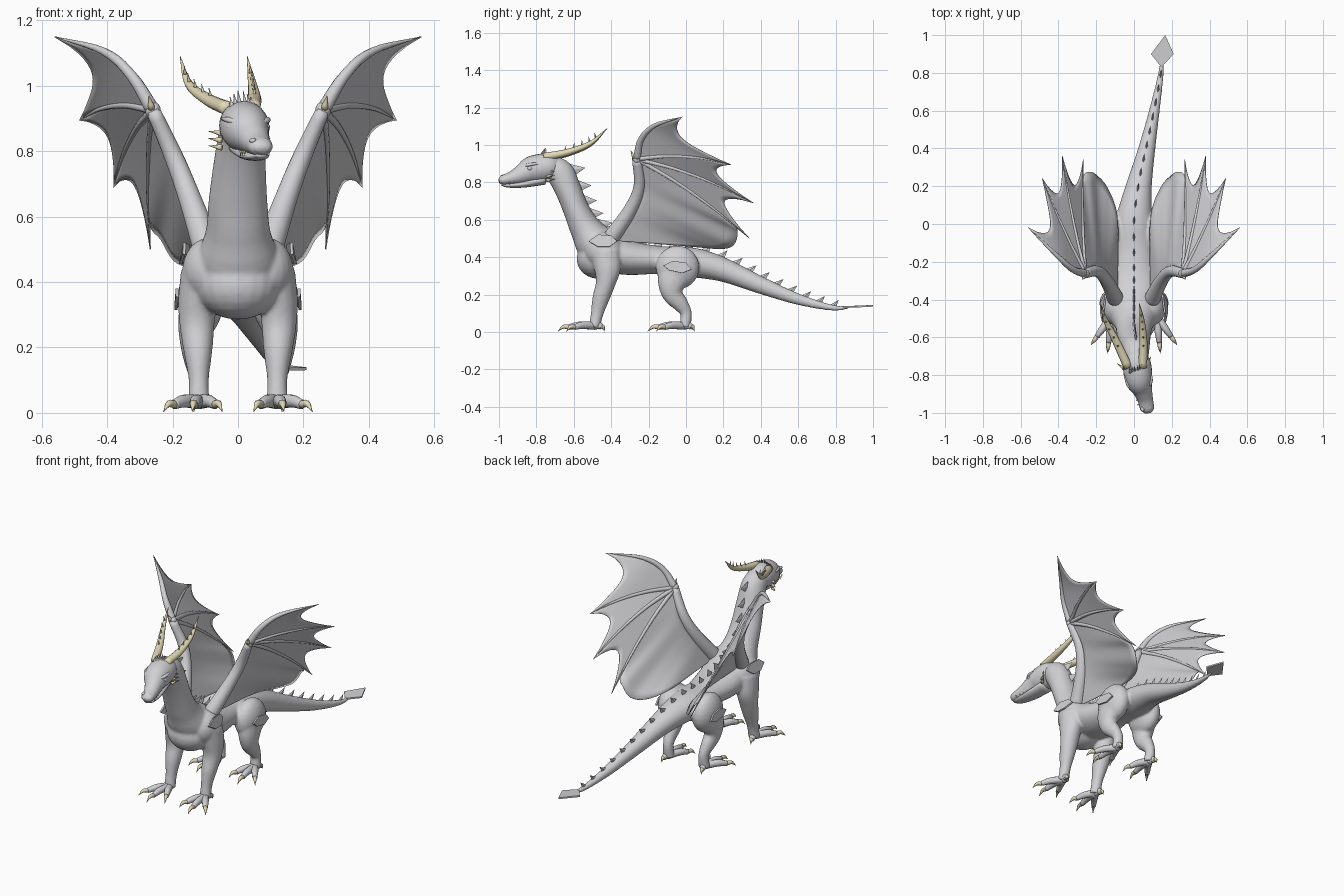
import bpy, bmesh, math
from mathutils import Vector, Matrix

cube = bpy.data.objects.get("Cube")
if cube:
    bpy.data.objects.remove(cube, do_unlink=True)


def material(name, r, g, b):
    m = bpy.data.materials.new(name)
    m.use_nodes = True
    m.diffuse_color = (r, g, b, 1)
    m.node_tree.nodes["Principled BSDF"].inputs["Base Color"].default_value = (r, g, b, 1)
    return m


HIDE = material("pale grey hide", .64, .64, .665)
HORN = material("cream horn", .76, .69, .47)


def finish(bm, name, mat, mirror=False, thick=0, smooth=True):
    """Turn a bmesh into a named object."""
    bmesh.ops.recalc_face_normals(bm, faces=bm.faces)
    me = bpy.data.meshes.new(name)
    bm.to_mesh(me)
    bm.free()
    me.materials.append(mat)
    ob = bpy.data.objects.new(name, me)
    bpy.context.collection.objects.link(ob)
    for p in me.polygons:
        p.use_smooth = smooth
    if thick:
        mod = ob.modifiers.new("thickness", 'SOLIDIFY')
        mod.thickness, mod.offset = thick, 0
    if mirror:
        ob.modifiers.new("mirror", 'MIRROR')
    return ob


def spline(pts, u):
    """Smooth curve through points of any dimension, u from 0 to 1."""
    n = len(pts) - 1
    i = min(int(u * n), n - 1)
    f = u * n - i
    b, c = Vector(pts[i]), Vector(pts[i + 1])
    a = Vector(pts[i - 1]) if i else b * 2 - c
    d = Vector(pts[i + 2]) if i + 2 <= n else c * 2 - b
    return b + (c - a) * (f / 2) + (a * 2 - b * 5 + c * 4 - d) * (f * f / 2) \
        + (b * 3 - a - c * 3 + d) * (f ** 3 / 2)


def frame(pts, u):
    p = spline(pts, u)
    t = (spline(pts, min(u + .01, 1)) - spline(pts, max(u - .01, 0))).to_3d().normalized()
    lat = (Vector((1, 0, 0)) - t * t.x).normalized()
    return Vector(p[:3]), t, lat, lat.cross(t), p


def tube(name, pts, mat, mirror=False, sides=16, steps=5):
    """Loft elliptical rings along (x, y, z, half width, half depth)."""
    bm = bmesh.new()
    rings = []
    count = steps * (len(pts) - 1)
    for k in range(count + 1):
        c, t, lat, nor, p = frame(pts, k / count)
        w, h = max(p[3], .0008), max(p[4], .0008)
        rings.append([bm.verts.new(c + lat * w * math.cos(a) + nor * h * math.sin(a))
                      for a in (math.tau * j / sides for j in range(sides))])
    for r, s in zip(rings, rings[1:]):
        for j in range(sides):
            i = (j + 1) % sides
            bm.faces.new((r[j], r[i], s[i], s[j]))
    bm.faces.new(rings[0])
    bm.faces.new(rings[-1])
    return finish(bm, name, mat, mirror)


def ball(name, c, r, mat, mirror=False):
    bm = bmesh.new()
    bmesh.ops.create_uvsphere(bm, u_segments=20, v_segments=12, radius=1,
                              matrix=Matrix.Translation(c) @ Matrix.Diagonal((*r, 1)))
    return finish(bm, name, mat, mirror)


def spike(name, a, b, r, mat, mirror=False):
    return tube(name, [(*a, r, r), (*b, 0, 0)], mat, mirror, 8, 3)


def sheet(name, point, nu, nv):
    """Thin mirrored surface sampled from point(u, v)."""
    bm = bmesh.new()
    g = [[bm.verts.new(point(i / nu, j / nv)) for j in range(nv + 1)] for i in range(nu + 1)]
    for i in range(nu):
        for j in range(nv):
            bm.faces.new((g[i][j], g[i + 1][j], g[i + 1][j + 1], g[i][j + 1]))
    bmesh.ops.remove_doubles(bm, verts=bm.verts, dist=.0004)
    return finish(bm, name, HIDE, True, .004)


def plate(name, pts, mirror=False):
    bm = bmesh.new()
    bm.faces.new([bm.verts.new(p) for p in pts])
    return finish(bm, name, HIDE, mirror, .009, False)


def fuse(name, parts):
    """Merge overlapping parts into one softly blended skin."""
    bm = bmesh.new()
    graph = bpy.context.evaluated_depsgraph_get()
    for ob in parts:
        bm.from_mesh(ob.evaluated_get(graph).to_mesh())
    for ob in parts:
        bpy.data.objects.remove(ob, do_unlink=True)
    skin = finish(bm, name, HIDE)
    mod = skin.modifiers.new("blend", 'REMESH')
    mod.mode, mod.voxel_size, mod.use_smooth_shade = 'VOXEL', .007, True
    mod = skin.modifiers.new("soften", 'SMOOTH')
    mod.factor, mod.iterations = .5, 8


# Neck, trunk, tail and legs, blended into one skin
body = [(.01, -.74, .885, .06, .06), (.01, -.675, .85, .07, .075), (.005, -.63, .76, .08, .07),
        (0, -.585, .65, .09, .07), (0, -.535, .55, .1, .085), (0, -.46, .455, .135, .115),
        (0, -.32, .4, .135, .095), (0, -.15, .385, .105, .075), (0, 0, .375, .1, .08),
        (.01, .1, .36, .085, .075), (.03, .22, .325, .066, .062), (.068, .4, .25, .045, .046),
        (.108, .6, .175, .028, .03), (.14, .78, .13, .016, .016), (.148, .87, .132, .01, .009)]
fuse("body_and_legs", [
    tube("neck_body_tail", body, HIDE, sides=28),
    ball("chest", (0, -.47, .39), (.13, .115, .105), HIDE),
    ball("shoulder", (.09, -.44, .435), (.08, .1, .1), HIDE, True),
    tube("front_leg", [(.115, -.43, .43, .06, .08), (.125, -.42, .34, .058, .072),
                       (.125, -.43, .26, .053, .053), (.122, -.455, .18, .043, .046),
                       (.12, -.475, .1, .031, .034), (.12, -.49, .025, .034, .03)], HIDE, True),
    ball("thigh", (.115, -.045, .345), (.07, .117, .117), HIDE, True),
    tube("hind_leg", [(.12, -.05, .34, .06, .1), (.13, -.075, .26, .053, .077),
                      (.13, -.07, .2, .045, .056), (.125, -.03, .15, .037, .043),
                      (.12, 0, .1, .029, .031), (.12, -.005, .025, .034, .03)], HIDE, True)])

# Row of back spines, evenly spaced along the top of the trunk
bm = bmesh.new()
travel, last = .05, None
for k in range(60, 945):
    c, t, lat, nor, p = frame(body, k / 1000)
    travel += (c - last).length if last else 0
    last = c
    if travel > .082:
        travel = 0
        size = 1 - .45 * k / 1000
        root = c + nor * (p[4] - .006)
        apex = bm.verts.new(root + nor * .064 * size + t * .026)
        base = [bm.verts.new(root + d) for d in (t * .032 * size, lat * .007, t * -.036 * size, lat * -.007)]
        for i in range(4):
            bm.faces.new((base[i], base[i - 1], apex))
finish(bm, "back_spines", HIDE, smooth=False)
plate("tail_blade", [(.145, .83, .133), (.21, .9, .135), (.165, 1, .14), (.09, .9, .135)])

# Feet with three front toes, one rear toe and claws
for side, ay in (("front", -.49), ("hind", -.01)):
    ankle = Vector((.12, ay, .033))
    for dx, dy in ((.108, -.15), (.02, -.195), (-.072, -.15), (.015, .055)):
        reach = Vector((dx, dy, 0))
        mid, end, tip = (ankle + reach * s for s in (.42, .7, 1))
        mid.z, end.z, tip.z = .036, .026, .003
        tube(side + "_toe", [(*ankle, .022, .022), (*mid, .019, .02), (*end, .014, .015)], HIDE, True, 10)
        arch = end.lerp(tip, .5) + Vector((0, 0, .013))
        tube(side + "_claw", [(*end, .013, .013), (*arch, .01, .01), (*tip, 0, 0)], HORN, True, 8)

# Scale plates on shoulder and thigh
plate("shoulder_plate", [(.165, -.52, .485), (.163, -.47, .52), (.153, -.4, .515), (.153, -.37, .485),
                         (.173, -.41, .455), (.176, -.47, .455)], True)
plate("thigh_plate", [(.186, -.12, .355), (.186, -.07, .38), (.186, 0, .37), (.186, .03, .335),
                      (.19, -.02, .315), (.19, -.09, .33)], True)

# Wing arm and fingers
arm = [(.26, -.262, .925, .022, .026), (.195, -.25, .78, .029, .03), (.145, -.3, .65, .035, .036),
       (.09, -.41, .49, .045, .045)]
tube("wing_arm", arm, HIDE, True)
wrist = Vector(arm[0][:3])
fingers = [[wrist, (.325, -.24, 1.03), (.41, -.165, 1.105), (.56, -.02, 1.15)]]
for tip in ((.485, .24, .895), (.38, .36, .69), (.268, .34, .5)):
    tip = Vector(tip)
    lift = Vector((.008, 0, .025))
    fingers.append([wrist, wrist.lerp(tip, .33) + lift, wrist.lerp(tip, .67) + lift, tip])
for i, path in enumerate(fingers):
    radii = (.022, .017, .012, .001) if i == 0 else (.013, .01, .007, .001)
    tube("wing_finger", [(*p, r, r) for p, r in zip(path, radii)], HIDE, True, 10)
ball("wing_wrist", wrist, (.024, .024, .026), HIDE, True)
spike("wrist_claw", wrist + Vector((.004, -.014, .006)), wrist + Vector((.012, -.034, .045)), .013, HORN, True)

# Scalloped membranes between neighbouring fingers
for a, b in zip(fingers, fingers[1:]):
    def web(s, t, a=a, b=b):
        t *= 1 - .24 * (4 * s * (1 - s)) ** .75
        return spline(a, t).lerp(spline(b, t), s)
    sheet("finger_membrane", web, 14, 14)

# Broad membrane from the arm to the flank
arm_line = [p[:3] for p in arm]
hem = [wrist, spline(fingers[3], .45), spline(fingers[3], .83), (.235, .275, .53), (.195, .255, .465),
       (.14, .19, .445), (.09, .05, .455), (.085, -.2, .475), arm_line[-1]]
sheet("arm_membrane", lambda u, v: spline(arm_line, u).lerp(spline(hem, u), v), 32, 10)

# Head, turned slightly to the side
tube("head", [(.01, -.67, .885, .04, .045), (.015, -.73, .882, .072, .072), (.025, -.82, .868, .073, .074),
              (.045, -.88, .842, .052, .053), (.06, -.93, .823, .041, .037),
              (.07, -.98, .812, .036, .026), (.072, -1, .808, .018, .012)], HIDE, sides=24)
tube("lower_jaw", [(.02, -.76, .812, .05, .025), (.045, -.87, .79, .044, .018),
                   (.063, -.95, .784, .032, .012), (.07, -.985, .788, .014, .006)], HIDE)


def on_head(lat, y, z):
    return Vector((.02 - .25 * (y + .8) + lat, y + lat * .2, z))


for s in (-1, 1):
    ball("eye", on_head(s * .053, -.845, .874), (.014, .016, .012), HIDE)
    tube("brow", [(*on_head(s * .066, -.79, .9), .005, .005), (*on_head(s * .056, -.845, .895), .012, .009),
                  (*on_head(s * .02, -.885, .882), .006, .006)], HIDE)
    ball("nostril_ridge", on_head(s * .018, -.975, .832), (.011, .014, .009), HIDE)
    # Cheek spikes, teeth and crest
    for i in range(3):
        z = .855 - i * .022
        spike("cheek_spike", on_head(s * .06, -.755, z), on_head(s * .09, -.72, z + .006), .01, HORN)
        y = -.9 - i * .025
        spike("tooth", on_head(s * .037, y, .802), on_head(s * .037, y, .785), .004, HORN)
        lat = s * (.008 + i * .012)
        spike("crest_spike", on_head(lat, -.78, .935), on_head(lat, -.75, .985 - i * .01), .009, HIDE)

# Horns with small barbs on the upper edge
horns = {"right_horn": [(-.03, -.76, .93, .024, .022), (-.09, -.63, .957, .021, .018),
                        (-.15, -.51, 1.005, .013, .012), (-.177, -.42, 1.09, .001, .001)],
         "left_horn": [(.045, -.76, .935, .024, .022), (.05, -.63, .962, .021, .018),
                       (.043, -.51, 1.01, .013, .012), (.028, -.42, 1.09, .001, .001)]}
for name, path in horns.items():
    tube(name, path, HORN, sides=12)
    for i in range(5):
        c, t, lat, nor, p = frame(path, .3 + i * .12)
        root = c + nor * p[4] * .7
        spike(name + "_barb", root, root + nor * .026 + t * .012, .006, HORN)
